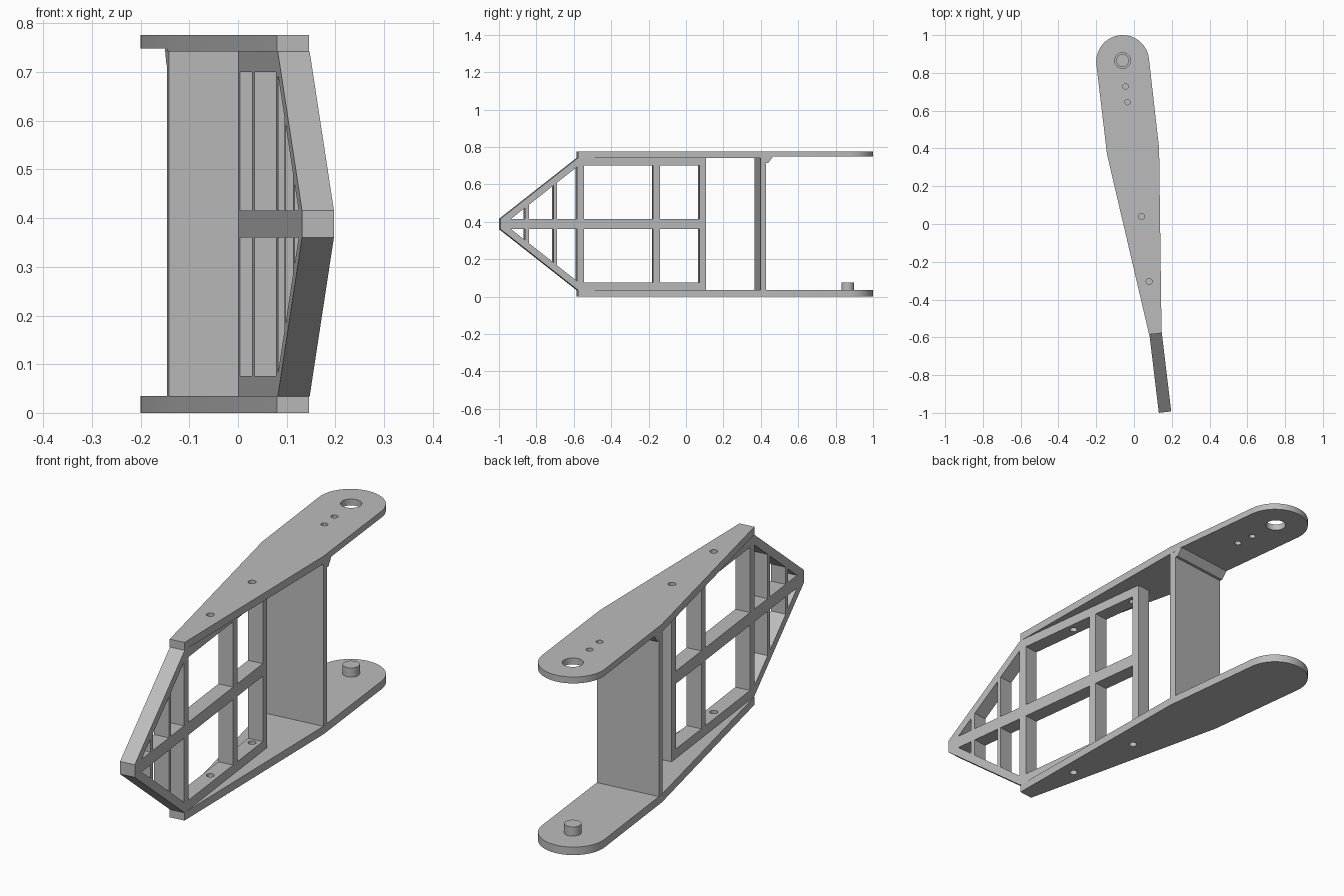
import bpy, bmesh, math
from mathutils import Matrix, Vector

cube = bpy.data.objects.get("Cube")
if cube:
    bpy.data.objects.remove(cube)

grey = bpy.data.materials.new("plain grey")
colour = (0.5, 0.5, 0.5, 1)
grey.diffuse_color = colour
grey.use_nodes = True
grey.node_tree.nodes["Principled BSDF"].inputs["Base Color"].default_value = colour

SLANT = 0.12  # the frame leans this much in x for each unit of y


def circle(x, y, r, start=0, sweep=360, n=32):
    steps = n if sweep == 360 else n + 1
    angles = [math.radians(start + sweep * i / n) for i in range(steps)]
    return [(x + r * math.cos(a), y + r * math.sin(a)) for a in angles]


def extrude(name, loops, low, high, frame=Matrix()):
    """Extrude a flat outline with holes from low to high in the frame's own z."""
    curve = bpy.data.curves.new(name, 'CURVE')
    curve.dimensions = '2D'
    curve.fill_mode = 'BOTH'
    curve.extrude = (high - low) / 2
    for loop in loops:
        spline = curve.splines.new('POLY')
        spline.points.add(len(loop) - 1)
        for p, (x, y) in zip(spline.points, loop):
            p.co = (x, y, 0, 1)
        spline.use_cyclic_u = True
    temp = bpy.data.objects.new(name + "_outline", curve)
    bpy.context.scene.collection.objects.link(temp)
    dg = bpy.context.evaluated_depsgraph_get()
    mesh = bpy.data.meshes.new_from_object(temp.evaluated_get(dg))
    bpy.data.objects.remove(temp)
    bm = bmesh.new()
    bm.from_mesh(mesh)
    bmesh.ops.remove_doubles(bm, verts=bm.verts, dist=0.0001)
    bm.transform(frame @ Matrix.Translation((0, 0, (low + high) / 2)))
    bmesh.ops.recalc_face_normals(bm, faces=bm.faces)
    bm.to_mesh(mesh)
    bm.free()
    mesh.materials.clear()
    mesh.materials.append(grey)
    obj = bpy.data.objects.new(name, mesh)
    bpy.context.scene.collection.objects.link(obj)
    return obj


def side_frame(x, y):
    """Local x runs along the slanted frame, local y is up, local z is its thickness."""
    along, up = Vector((-SLANT, 1, 0)), Vector((0, 0, 1))
    across = along.cross(up).normalized()
    m = Matrix((along, up, across)).transposed().to_4x4()
    m.translation = (x, y, 0)
    return m


# Plates: tapered arms with a rounded rear end
front_end = [(0.08, -0.585), (0.146, -0.577)]
arm = front_end + [(0.133, 0.4)] + circle(-0.06, 0.86, 0.14, 6.8, 179.6) + [(-0.143, 0.37)]
bolts = [(0.04, 0.04), (0.08, -0.305)]
bolt_holes = [circle(x, y, 0.016) for x, y in bolts]
rear_holes = [circle(-0.06, 0.865, 0.042), circle(-0.045, 0.728, 0.014), circle(-0.035, 0.645, 0.014)]
parts = [
    extrude("lower_plate", [arm] + bolt_holes, 0, 0.035),
    extrude("upper_plate", [arm] + bolt_holes + rear_holes, 0.748, 0.776),
    extrude("upper_plate_thickening",
            [front_end + [(0.133, 0.4), (0.13, 0.428), (-0.146, 0.395), (-0.143, 0.37)]] + bolt_holes,
            0.742, 0.748),
    extrude("pivot_pin", [circle(-0.06, 0.865, 0.034)], 0.03, 0.075),
]

# Cross wall with a chamfered strip under the upper plate
wall = side_frame(-0.142, 0.365)
parts.append(extrude("cross_wall", [[(0, 0.035), (0.03, 0.035), (0.03, 0.748), (0, 0.748)]], 0, 0.277, wall))
parts.append(extrude("wall_gusset", [[(0.03, 0.715), (0.042, 0.715), (0.067, 0.748), (0.03, 0.748)]], 0, 0.277, wall))

# Lattice frame: outline and window cells, mirrored about the middle rail
MID, RAIL = 0.388, 0.0275
RISE = 0.788  # slope of the pointed nose


def mirrored(loop):
    return [(v, 2 * MID - z) for v, z in loop]


def nose_top(v):
    return MID + RAIL + RISE * (v + 0.943)


upper = [(-1, MID + RAIL), (-0.585, 0.742), (0.1, 0.742)]
cells = []
for a, b in [(-0.552, -0.183), (-0.148, 0.064)]:
    cells.append([(a, MID + RAIL), (b, MID + RAIL), (b, 0.7), (a, 0.7)])
for a, b in [(-0.848, -0.716), (-0.698, -0.59)]:
    cells.append([(a, MID + RAIL), (b, MID + RAIL), (b, nose_top(b)), (a, nose_top(a))])
cells.append([(-0.943, MID + RAIL), (-0.868, MID + RAIL), (-0.868, nose_top(-0.868))])
outline = upper + mirrored(upper)[::-1]
lattice = extrude("lattice_frame", [outline] + cells + [mirrored(c) for c in cells],
                  0, 0.066, side_frame(0.0115, 0))
parts.append(lattice)

# Bolt holes drilled through the top and bottom rails
bm = bmesh.new()
for x, y in bolts:
    for z in (0.05, 0.73):
        bmesh.ops.create_cone(bm, cap_ends=True, segments=32, radius1=0.016, radius2=0.016,
                              depth=0.09, matrix=Matrix.Translation((x, y, z)))
drill_mesh = bpy.data.meshes.new("drill")
bm.to_mesh(drill_mesh)
bm.free()
drill = bpy.data.objects.new("drill", drill_mesh)
bpy.context.scene.collection.objects.link(drill)
drill.hide_render = True
cut = lattice.modifiers.new("bolt holes", 'BOOLEAN')
cut.operation = 'DIFFERENCE'
cut.solver = 'EXACT'
cut.object = drill
dg = bpy.context.evaluated_depsgraph_get()
lattice_mesh = bpy.data.meshes.new_from_object(lattice.evaluated_get(dg))
lattice.modifiers.clear()
lattice.data = lattice_mesh
bpy.data.objects.remove(drill)

# Smooth the round ends and holes, keep the edges sharp
bpy.ops.object.select_all(action='DESELECT')
for obj in parts:
    obj.select_set(True)
bpy.context.view_layer.objects.active = lattice
bpy.ops.object.shade_smooth_by_angle(angle=math.radians(30))
